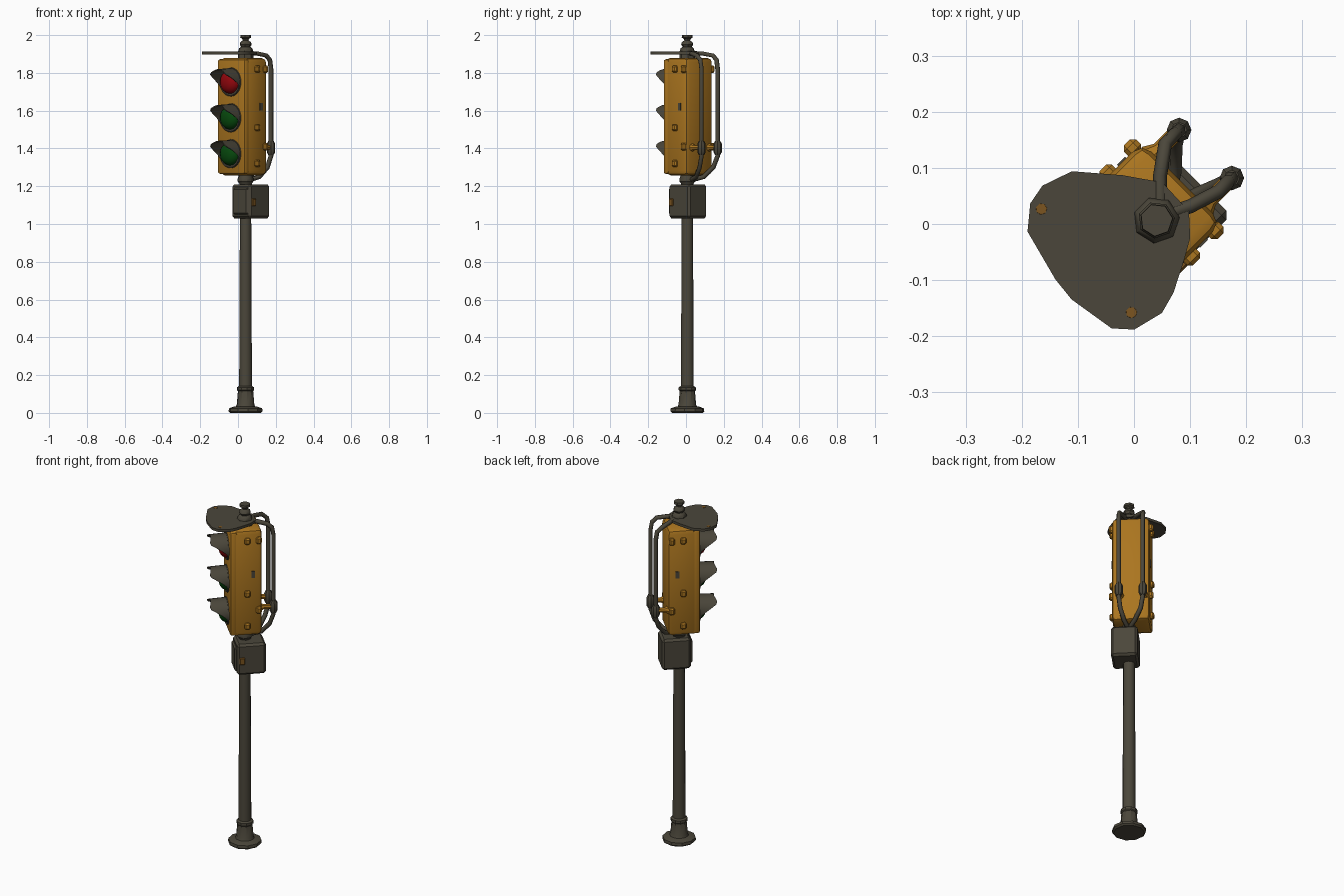
import bpy, bmesh, math
from mathutils import Matrix, Vector

if "Cube" in bpy.data.objects:
    bpy.data.objects.remove(bpy.data.objects["Cube"])

# The whole signal is turned 45 degrees; parts are built with front = -y, pole on the origin
M = Matrix.Translation((0.04, 0.007, 0)) @ Matrix.Rotation(math.radians(-45), 4, 'Z')
CX = -0.015  # middle of the lamp housing


def material(name, rgb):
    m = bpy.data.materials.new(name)
    m.diffuse_color = (*rgb, 1)
    m.use_nodes = True
    m.node_tree.nodes["Principled BSDF"].inputs["Base Color"].default_value = m.diffuse_color
    return m


YELLOW = material("worn_yellow", (0.41, 0.18, 0.014))
GREY = material("dark_metal", (0.070, 0.062, 0.043))
RUST = material("rust", (0.20, 0.09, 0.014))
RED = material("red_lens", (0.29, 0.002, 0.004))
GREEN = material("green_lens", (0.002, 0.066, 0.004))


def finish(name, bm, mat, smooth=35):
    bmesh.ops.recalc_face_normals(bm, faces=bm.faces[:])
    me = bpy.data.meshes.new(name)
    bm.to_mesh(me)
    bm.free()
    me.materials.append(mat)
    me.transform(M)
    me.shade_smooth()
    me.set_sharp_from_angle(angle=math.radians(smooth))
    ob = bpy.data.objects.new(name, me)
    bpy.context.collection.objects.link(ob)
    return ob


def box(name, lo, hi, mat, bevel=0.0, seg=1):
    bm = bmesh.new()
    bmesh.ops.create_cube(bm, size=1)
    lo, hi = Vector(lo), Vector(hi)
    for v in bm.verts:
        v.co = Vector([(lo[i] + hi[i]) / 2 + v.co[i] * (hi[i] - lo[i]) for i in range(3)])
    if bevel:
        bmesh.ops.bevel(bm, geom=bm.edges[:], offset=bevel, segments=seg,
                        profile=0.5, affect='EDGES')
    return finish(name, bm, mat)


def lathe(name, profile, mat, n=10, matrix=Matrix()):
    # closed body of revolution about z
    bm = bmesh.new()
    rings = [[bm.verts.new(matrix @ Vector((r * math.cos(2 * math.pi * i / n),
                                            r * math.sin(2 * math.pi * i / n), z)))
              for i in range(n)] for r, z in profile]
    for a, b in zip(rings, rings[1:]):
        for i in range(n):
            bm.faces.new((a[i], a[(i + 1) % n], b[(i + 1) % n], b[i]))
    bm.faces.new(rings[0])
    bm.faces.new(rings[-1])
    return finish(name, bm, mat)


def pipe(name, pts, radius, mat):
    cu = bpy.data.curves.new(name, 'CURVE')
    cu.dimensions = '3D'
    cu.bevel_depth = radius
    cu.bevel_resolution = 1
    cu.use_fill_caps = True
    sp = cu.splines.new('POLY')
    sp.points.add(len(pts) - 1)
    for p, co in zip(sp.points, pts):
        p.co = (*(M @ Vector(co)), 1)
    cu.materials.append(mat)
    ob = bpy.data.objects.new(name, cu)
    bpy.context.collection.objects.link(ob)
    bpy.context.view_layer.objects.active = ob
    ob.select_set(True)
    bpy.ops.object.convert(target='MESH')
    ob.select_set(False)


def visor(name, z, n=28):
    # flared hood: longest at the upper sides, almost nothing at the bottom
    bm = bmesh.new()
    loops = []
    for r0, front in ((0.073, False), (0.079, True), (0.073, True), (0.066, False)):
        ring = []
        for i in range(n):
            t = 2 * math.pi * i / n
            s = math.sin(t)
            k = min(1, max(0, (s + 0.35) / 1.05)) ** 1.4
            k *= 1 - 0.15 * max(0, s - 0.7) / 0.3
            length = 0.014 + 0.095 * k if front else 0
            r = 0.073 + (r0 - 0.073) * k if r0 > 0.073 else r0
            ring.append(bm.verts.new((CX + r * math.cos(t), -0.09 - length,
                                      z + r * s - 0.10 * length)))
        loops.append(ring)
    for k in range(4):
        a, b = loops[k], loops[(k + 1) % 4]
        for i in range(n):
            bm.faces.new((a[i], a[(i + 1) % n], b[(i + 1) % n], b[i]))
    finish(name, bm, GREY)


# Pole with flange, collar and neck
lathe("base_flange", [(0.082, 0), (0.091, 0.008), (0.089, 0.024), (0.06, 0.034)], GREY, 10)
lathe("base_collar", [(0.053, 0.03), (0.047, 0.045), (0.041, 0.115), (0.046, 0.12),
                      (0.046, 0.135), (0.035, 0.142)], GREY, 10)
lathe("pole", [(0.035, 0.13), (0.031, 1.05)], GREY, 12)
lathe("neck", [(0.03, 1.19), (0.034, 1.215), (0.042, 1.225), (0.042, 1.24), (0.032, 1.27)], GREY, 10)

# Control box with door and side latch
box("control_box", (-0.053, -0.056, 1.03), (0.088, 0.100, 1.21), GREY, 0.012)
box("control_box_door", (-0.03, -0.068, 1.05), (0.078, -0.05, 1.19), GREY, 0.008)
box("control_box_latch", (0.084, -0.045, 1.095), (0.097, -0.015, 1.135), RUST, 0.004)

# Lamp housing and its front door
box("housing", (CX - 0.101, -0.088, 1.258), (CX + 0.101, 0.080, 1.88), YELLOW, 0.024, 2)
box("housing_door", (CX - 0.103, -0.095, 1.265), (CX + 0.103, -0.055, 1.873), YELLOW, 0.012, 2)

# Hinges, rear lugs and a worn patch on both sides
for side, label in ((1, "right"), (-1, "left")):
    x = CX + side * 0.104
    for i, z in enumerate((1.32, 1.51, 1.82)):
        box(f"hinge_{label}_{i}", (x - 0.014, -0.018, z - 0.018),
            (x + 0.014, 0.014, z + 0.018), YELLOW, 0.007)
    for i, z in enumerate((1.41, 1.82)):
        box(f"rear_lug_{label}_{i}", (x - 0.016, 0.045, z - 0.02),
            (x + 0.012, 0.076, z + 0.02), YELLOW, 0.008)
    x = CX + side * 0.1015
    box(f"side_patch_{label}", (x - 0.003, 0.02, 1.60), (x + 0.003, 0.04, 1.64), GREY)

# Three lamps: seat, domed lens and hood
for name, z, mat in (("top", 1.752, RED), ("middle", 1.562, GREEN), ("bottom", 1.372, GREEN)):
    face = Matrix.Translation((CX, -0.09, z)) @ Matrix.Rotation(math.radians(90), 4, 'X')
    lathe(f"lamp_seat_{name}", [(0.078, 0), (0.076, 0.009), (0.062, 0.010)], GREY, 20, face)
    lathe(f"lens_{name}", [(0.063, 0.0), (0.062, 0.016), (0.054, 0.033), (0.038, 0.044),
                           (0.016, 0.05)], mat, 16, face)
    visor(f"visor_{name}", z)

# Flat sheet roof, with two rust patches
outline = [(0.11, -0.166), (0.08, -0.193), (-0.007, -0.207), (-0.053, -0.202), (-0.148, -0.177),
           (-0.18, -0.138), (-0.187, -0.10), (-0.168, -0.045), (-0.099, 0.014), (-0.04, 0.055),
           (0.03, 0.052), (0.065, 0.02), (0.085, -0.015), (0.113, -0.07), (0.124, -0.11)]
bm = bmesh.new()
plate = bm.faces.new([bm.verts.new((x, y, 1.898)) for x, y in outline])
up = bmesh.ops.extrude_face_region(bm, geom=[plate])
for v in up["geom"]:
    if isinstance(v, bmesh.types.BMVert):
        v.co.z = 1.913
finish("roof_plate", bm, GREY)
for i, (x, y) in enumerate(((-0.159, -0.131), (0.085, -0.148))):
    lathe(f"roof_rust_{i}", [(0.011, 1.909), (0.010, 1.9145)], RUST, 7, Matrix.Translation((x, y, 0)))

# Top finial
lathe("finial", [(0.042, 1.865), (0.042, 1.912), (0.036, 1.93), (0.025, 1.938), (0.033, 1.95),
                 (0.029, 1.962), (0.016, 1.972), (0.018, 1.98), (0.030, 1.987), (0.029, 2.0)], GREY, 7)

# Two rear conduits with clamps
for label, x, y in (("right", 0.042, 0.148), ("left", -0.085, 0.142)):
    pipe(f"conduit_{label}",
         [(0, 0.01, 1.905), (x * 0.6, 0.06, 1.903), (x, y - 0.035, 1.892), (x, y - 0.008, 1.868),
          (x, y, 1.82), (x, y, 1.36), (x * 0.85, y - 0.02, 1.30),
          (x * 0.45, 0.085, 1.25), (0, 0.02, 1.23)], 0.0125, GREY)
    arm = Matrix.Translation((x, 0.073, 1.405)) @ Matrix.Rotation(math.radians(-90), 4, 'X')
    lathe(f"clamp_arm_{label}", [(0.026, 0), (0.014, 0.02), (0.014, y - 0.073)], YELLOW, 8, arm)
    lathe(f"clamp_{label}", [(0.014, 1.365), (0.022, 1.38), (0.022, 1.425), (0.014, 1.44)],
          GREY, 8, Matrix.Translation((x, y, 0)))
